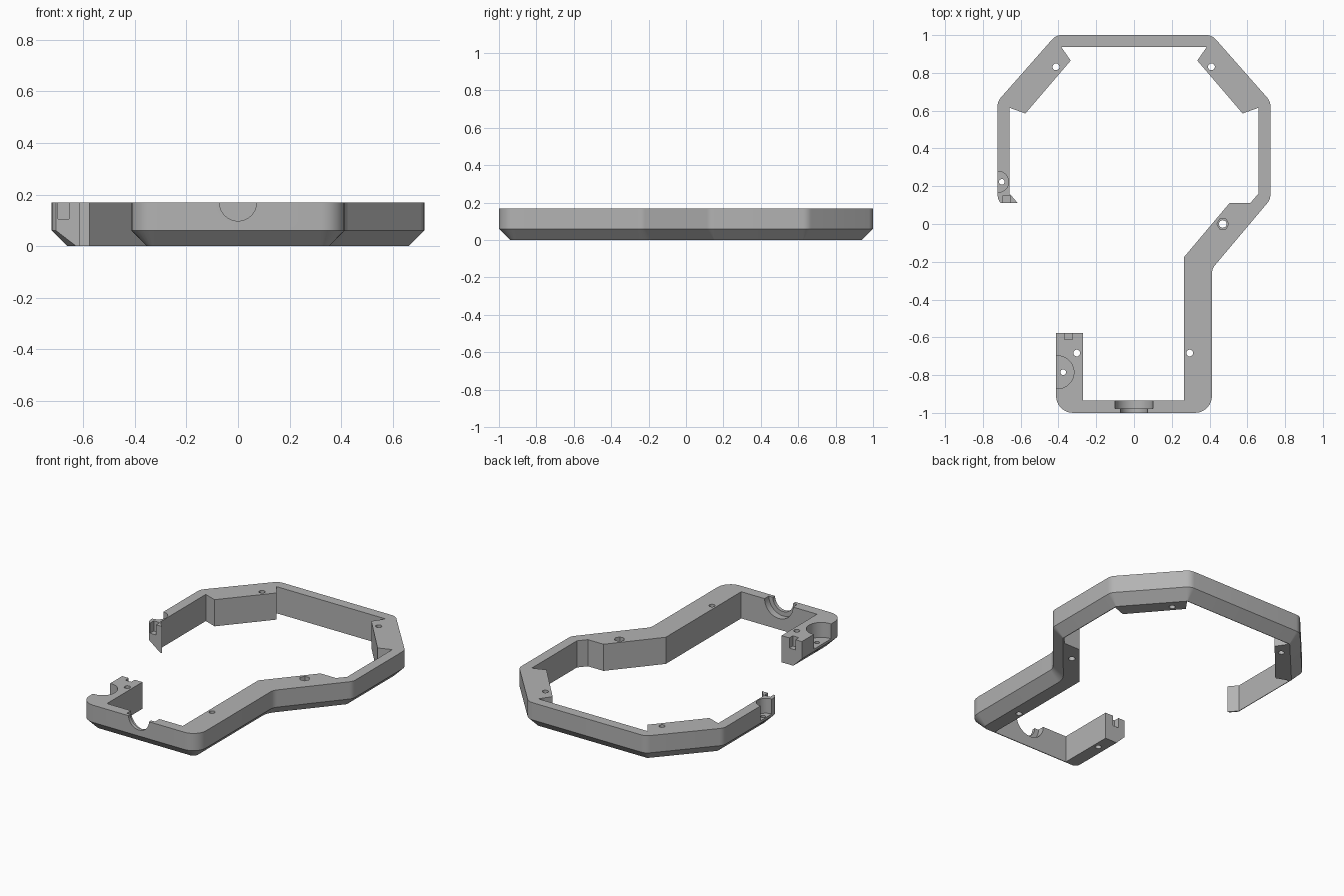
import bpy, bmesh, math
from mathutils import Vector

cube = bpy.data.objects.get("Cube")
if cube:
    bpy.data.objects.remove(cube, do_unlink=True)

HEIGHT, CHAMFER = 0.17, 0.06

grey = bpy.data.materials.new("plain_grey")
grey.use_nodes = True
colour = (0.45, 0.45, 0.45, 1)
grey.diffuse_color = colour
grey.node_tree.nodes["Principled BSDF"].inputs["Base Color"].default_value = colour


def loft(name, rings):
    """Closed solid through rings of equal point count."""
    bm = bmesh.new()
    loops = [[bm.verts.new(p) for p in ring] for ring in rings]
    n = len(loops[0])
    for a, b in zip(loops, loops[1:]):
        for i in range(n):
            j = (i + 1) % n
            bm.faces.new((a[i], a[j], b[j], b[i]))
    bm.faces.new(loops[0][::-1])
    bm.faces.new(loops[-1])
    bmesh.ops.recalc_face_normals(bm, faces=bm.faces)
    mesh = bpy.data.meshes.new(name)
    bm.to_mesh(mesh)
    bm.free()
    mesh.materials.append(grey)
    obj = bpy.data.objects.new(name, mesh)
    bpy.context.collection.objects.link(obj)
    return obj


def prism(name, points, z0, z1):
    return loft(name, [[(x, y, z) for x, y in points] for z in (z0, z1)])


def circle(x, y, r, n):
    return [(x + r * math.cos(2 * math.pi * i / n),
             y + r * math.sin(2 * math.pi * i / n)) for i in range(n)]


def box(name, x0, x1, y0, y1, z0, z1):
    return prism(name, [(x0, y0), (x1, y0), (x1, y1), (x0, y1)], z0, z1)


def rounded(corners, inset, z, steps=6):
    """Counter-clockwise outline with rounded corners, moved inward by inset."""
    out = []
    count = len(corners)
    for i, (x, y, r) in enumerate(corners):
        p = Vector((x, y))
        d1 = (p - Vector(corners[i - 1][:2])).normalized()
        d2 = (Vector(corners[(i + 1) % count][:2]) - p).normalized()
        n1, n2 = Vector((d1.y, -d1.x)), Vector((d2.y, -d2.x))
        side = 1 if d1.x * d2.y - d1.y * d2.x > 0 else -1
        centre = p - side * r * (n1 + n2) / (1 + n1.dot(n2))
        for k in range(steps + 1):
            n = n1.slerp(n2, k / steps)
            q = centre + n * (side * r - inset)
            out.append((q.x, q.y, z))
    return out


# Outer body with chamfered lower edge
right = [(0.413, -1, 0.09), (0.413, -0.237, 0.065), (0.722, 0.13, 0.065),
         (0.722, 0.65, 0.065), (0.413, 1, 0.065)]
outline = right + [(-x, y, r) for x, y, r in reversed(right)]
frame = loft("frame", [rounded(outline, CHAMFER, 0),
                       rounded(outline, 0, CHAMFER),
                       rounded(outline, 0, HEIGHT)])

# Inner opening, including the gap on the right-hand side
upper = [(0.615, 0.11), (0.658, 0.16), (0.658, 0.615),
         (0.575, 0.585), (0.335, 0.865), (0.385, 0.937)]
opening = [(-0.27, -0.935), (0.265, -0.935), (0.265, -0.175), (0.505, 0.11)]
opening += upper + [(-x, y) for x, y in reversed(upper)]
opening += [(-0.9, 0.11), (-0.9, -0.577), (-0.27, -0.577)]
cutters = [prism("opening_cutter", opening, -0.1, 0.3)]

# Screw holes through the frame
for x, y in [(-0.303, -0.683), (0.295, -0.683), (-0.413, 0.832), (0.41, 0.832)]:
    cutters.append(prism("screw_cutter", circle(x, y, 0.018, 24), -0.1, 0.3))

# Nut pocket and its hole
cutters.append(prism("nut_cutter", circle(0.47, 0, 0.031, 6), 0.12, 0.3))
cutters.append(prism("nut_hole_cutter", circle(0.47, 0, 0.02, 24), -0.1, 0.2))

# Round side pockets with pin holes
for x, y, r, pin in [(-0.405, -0.785, 0.087, -0.375), (-0.72, 0.223, 0.056, -0.7)]:
    cutters.append(prism("pocket_cutter", circle(x, y, r, 40), 0.075, 0.3))
    cutters.append(prism("pin_cutter", circle(pin, y, 0.015, 20), -0.1, 0.1))

# Slots in the two free ends
cutters.append(box("lower_slot_cutter", -0.367, -0.325, -0.612, -0.5, 0.105, 0.3))
cutters.append(box("upper_slot_cutter", -0.697, -0.655, 0.05, 0.147, 0.105, 0.3))

# Stepped round notch in the front wall
for r, y0, y1 in [(0.072, -1.1, -0.9), (0.1, -0.978, -0.88)]:
    rings = [[(x, y, z) for x, z in circle(0, HEIGHT, r, 48)] for y in (y0, y1)]
    cutters.append(loft("notch_cutter", rings))

# Apply the cuts, then discard the cutters
bpy.context.view_layer.objects.active = frame
frame.select_set(True)
for cutter in cutters:
    cutter.hide_render = True
    mod = frame.modifiers.new("cut", "BOOLEAN")
    mod.operation = "DIFFERENCE"
    mod.solver = "EXACT"
    mod.object = cutter
    bpy.ops.object.modifier_apply(modifier=mod.name)
    bpy.data.objects.remove(cutter, do_unlink=True)

bpy.ops.object.shade_smooth_by_angle(angle=math.radians(25))
